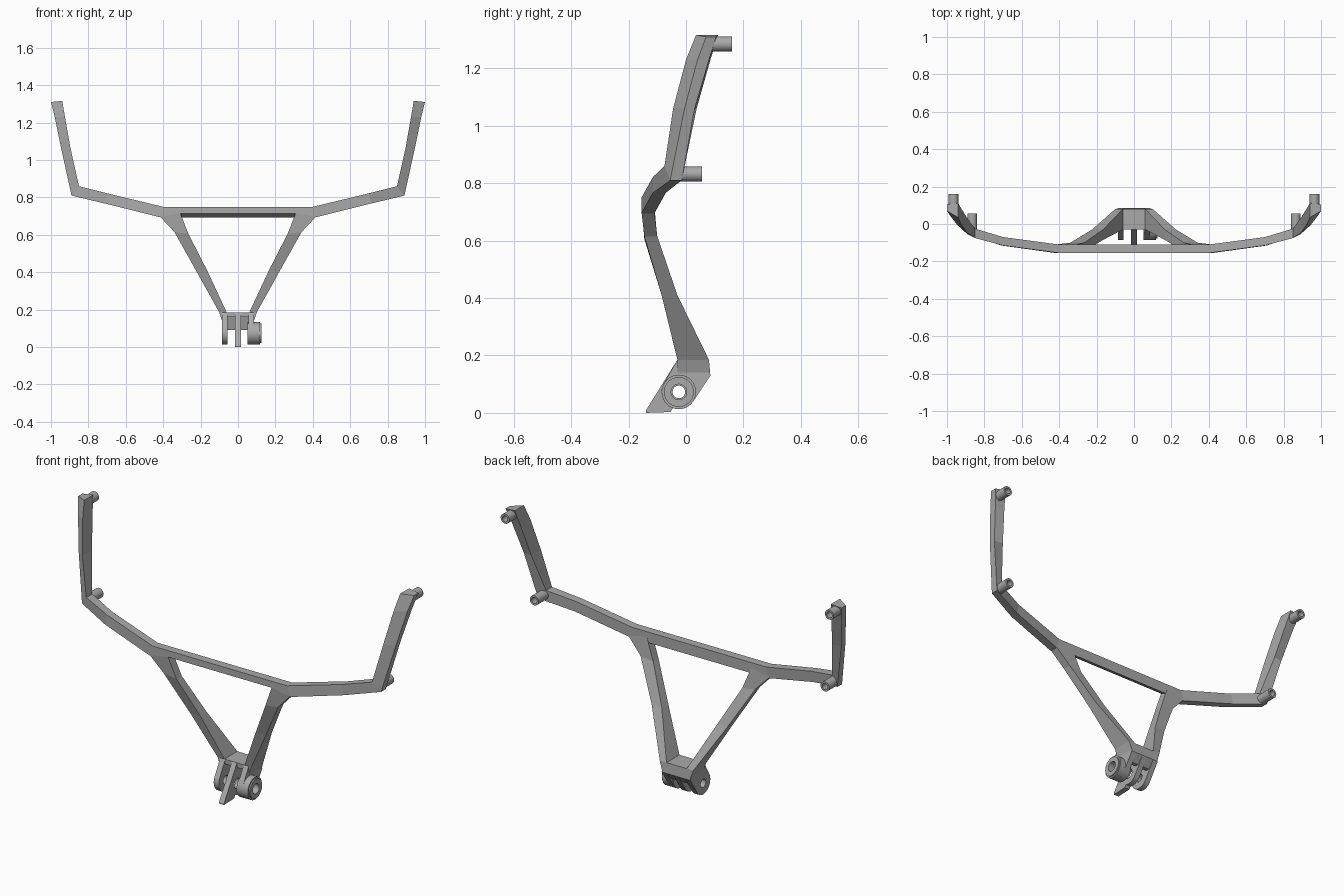
import bpy
from math import sin, cos, radians
from mathutils import Matrix

if "Cube" in bpy.data.objects:
    bpy.data.objects.remove(bpy.data.objects["Cube"])

grey = bpy.data.materials.new("plain grey")
grey.use_nodes = True
grey.diffuse_color = (0.4, 0.4, 0.4, 1)
grey.node_tree.nodes["Principled BSDF"].inputs["Base Color"].default_value = (0.4, 0.4, 0.4, 1)


def loft(name, stations, close_start):
    """Four-sided beam, mirrored in x. Each station: outer x, z, inner x, z,
    then y of outer front, outer back, inner back, inner front, then back lip drop."""
    verts, faces = [], []
    for xo, zo, xi, zi, of, ob, ib, inf, lip in stations:
        verts += [(xo, of, zo), (xo, ob, zo - lip), (xi, ib, zi), (xi, inf, zi)]
    last = 4 * (len(stations) - 1)
    for s in range(0, last, 4):
        for k in range(4):
            n = (k + 1) % 4
            faces.append((s + k, s + n, s + n + 4, s + k + 4))
    faces.append((last, last + 1, last + 2, last + 3))
    if close_start:
        faces.append((3, 2, 1, 0))
    mesh = bpy.data.meshes.new(name)
    mesh.from_pydata(verts, [], faces)
    mesh.materials.append(grey)
    obj = bpy.data.objects.new(name, mesh)
    bpy.context.collection.objects.link(obj)
    bpy.context.view_layer.objects.active = obj
    obj.select_set(True)
    bpy.ops.object.mode_set(mode='EDIT')
    bpy.ops.mesh.select_all(action='SELECT')
    bpy.ops.mesh.normals_make_consistent(inside=False)
    bpy.ops.object.mode_set(mode='OBJECT')
    obj.select_set(False)
    obj.modifiers.new("mirror", 'MIRROR')
    return obj


def arc(cx, cy, r, start, end, steps=32):
    angles = [radians(start + (end - start) * i / steps) for i in range(steps + 1)]
    return [(cx + r * cos(a), cy + r * sin(a)) for a in angles]


def circle(cx, cy, r):
    return arc(cx, cy, r, 0, 360)[:-1]


def plate(name, outlines, start, end, axis):
    """Extrude flat outlines (inner ones become holes) along x or y."""
    curve = bpy.data.curves.new(name, 'CURVE')
    curve.dimensions = '2D'
    curve.fill_mode = 'BOTH'
    curve.extrude = (end - start) / 2
    for pts in outlines:
        spline = curve.splines.new('POLY')
        spline.points.add(len(pts) - 1)
        for p, (a, b) in zip(spline.points, pts):
            p.co = (a, b, 0, 1)
        spline.use_cyclic_u = True
    curve.materials.append(grey)
    obj = bpy.data.objects.new(name, curve)
    bpy.context.collection.objects.link(obj)
    mid = (start + end) / 2
    if axis == 'x':   # outline is (y, z)
        obj.matrix_world = Matrix(((0, 0, 1, mid), (1, 0, 0, 0), (0, 1, 0, 0), (0, 0, 0, 1)))
    else:             # outline is (z, x)
        obj.matrix_world = Matrix(((0, 1, 0, 0), (0, 0, 1, mid), (1, 0, 0, 0), (0, 0, 0, 1)))
    bpy.ops.object.select_all(action='DESELECT')
    obj.select_set(True)
    bpy.context.view_layer.objects.active = obj
    bpy.ops.object.convert(target='MESH')
    bpy.ops.object.mode_set(mode='EDIT')
    bpy.ops.mesh.select_all(action='SELECT')
    bpy.ops.mesh.remove_doubles(threshold=0.0001)
    bpy.ops.object.mode_set(mode='OBJECT')
    bpy.ops.object.shade_smooth_by_angle(angle=radians(30))
    bpy.context.object.select_set(False)


# Crossbar sweeping out into the arms and up the uprights
loft("crossbar_and_arms", [
    (0, .715, 0, .75, -.155, -.11, -.11, -.155, .022),
    (.32, .715, .32, .75, -.155, -.11, -.11, -.155, .022),
    (.42, .695, .40, .75, -.155, -.11, -.11, -.155, 0),
    (.71, .767, .70, .822, -.115, -.07, -.07, -.115, 0),
    (.89, .81, .85, .86, -.055, -.015, -.025, -.075, 0),
    (.945, 1.06, .895, 1.06, -.005, .03, .037, -.045, 0),
    (.98, 1.23, .925, 1.23, .04, .08, .085, 0, 0),
    (1, 1.31, .94, 1.317, .07, .105, .112, .035, 0),
], False)

# Legs running down to the hinge
loft("legs", [
    (.42, .70, .31, .72, -.155, -.11, -.11, -.155, 0),
    (.34, .615, .265, .605, -.145, -.10, -.10, -.145, 0),
    (.225, .41, .165, .41, -.085, -.03, -.03, -.085, 0),
    (.10, .185, .06, .185, -.03, .08, .08, -.03, 0),
    (.085, .14, .06, .14, -.03, .084, .084, -.03, 0),
], True)

# Hollow mounting pegs
for side, label in ((1, "left"), (-1, "right")):
    for level, x, z, y0, y1 in (("lower", .865, .832, -.045, .055), ("upper", .965, 1.285, .06, .16)):
        plate(f"{label}_{level}_peg",
              [circle(z, side * x, .026), circle(z, side * x, .016)], y0, y1, 'y')

# Hinge block and its three fingers
CY, CZ = -.025, .073
top = [(-.03, .185), (.08, .185), (.085, .13)]
hole = circle(CY, CZ, .027)
plate("hinge_block", [top + [(.05, .09), (.03, .09), (.01, .16), (-.03, .16)]], -.085, .085, 'x')
outer = top + arc(CY, CZ, .06, -35, -210)
middle = top + arc(CY, CZ, .06, -35, -110, 12) + [(-.055, .003), (-.14, 0), (-.14, .008)]
plate("right_finger", [outer, circle(CY, CZ, .022)], -.085, -.055, 'x')
plate("left_finger", [outer, hole], .055, .085, 'x')
plate("middle_finger", [middle, hole], -.015, .015, 'x')

# Round boss on the left finger, with a stepped rim
plate("boss", [circle(CY, CZ, .06), hole], .05, .118, 'x')
plate("boss_rim", [circle(CY, CZ, .052), hole], .117, .125, 'x')
